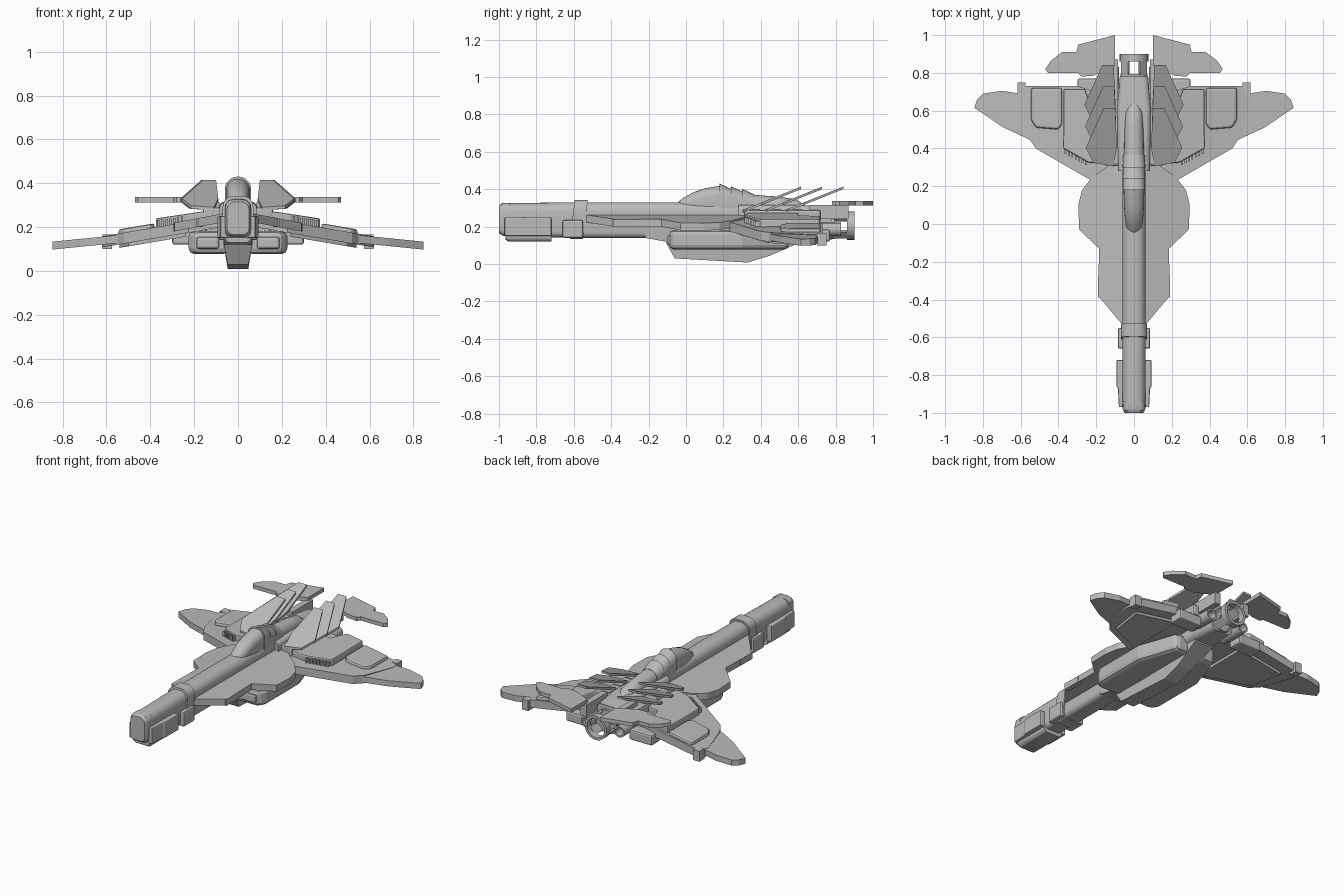
import bpy, bmesh, math
from mathutils import Matrix, Vector

if "Cube" in bpy.data.objects:
    bpy.data.objects.remove(bpy.data.objects["Cube"])

grey = bpy.data.materials.new("hull_grey")
grey.use_nodes = True
grey.diffuse_color = (0.5, 0.5, 0.5, 1)
grey.node_tree.nodes["Principled BSDF"].inputs["Base Color"].default_value = (0.5, 0.5, 0.5, 1)


def finish(name, bm, mirror=False, bevel=0, smooth=False):
    bmesh.ops.recalc_face_normals(bm, faces=bm.faces)
    mesh = bpy.data.meshes.new(name)
    bm.to_mesh(mesh)
    bm.free()
    mesh.materials.append(grey)
    ob = bpy.data.objects.new(name, mesh)
    bpy.context.collection.objects.link(ob)
    if smooth:
        bpy.ops.object.select_all(action="DESELECT")
        ob.select_set(True)
        bpy.context.view_layer.objects.active = ob
        bpy.ops.object.shade_smooth_by_angle(angle=math.radians(35))
    if bevel:
        mod = ob.modifiers.new("Bevel", "BEVEL")
        mod.width, mod.segments, mod.limit_method = bevel, 2, "ANGLE"
    if mirror:
        ob.modifiers.new("Mirror", "MIRROR")
    return ob


def loft(name, rings, closed=False, **kw):
    """Skin a list of equal-length point loops; cap the ends unless closed."""
    bm = bmesh.new()
    loops = [[bm.verts.new(p) for p in ring] for ring in rings]
    pairs = list(zip(loops, loops[1:]))
    if closed:
        pairs.append((loops[-1], loops[0]))
    else:
        bm.faces.new(loops[0])
        bm.faces.new(loops[-1])
    for a, b in pairs:
        for i in range(len(a)):
            j = (i + 1) % len(a)
            bm.faces.new((a[i], a[j], b[j], b[i]))
    return finish(name, bm, **kw)


def plate(name, outline, z, slope_x=0, slope_y=0, thick=0.04, mirror=True, bevel=0):
    """Sloping slab from a top outline; z is the middle height at the origin."""
    rings = [[(x, y, z + slope_x * x + slope_y * y + s * thick / 2) for x, y in outline]
             for s in (-1, 1)]
    return loft(name, rings, mirror=mirror, bevel=bevel)


def box(name, x, y, z, mirror=True, bevel=0):
    return plate(name, [(x[0], y[0]), (x[1], y[0]), (x[1], y[1]), (x[0], y[1])],
                 sum(z) / 2, thick=z[1] - z[0], mirror=mirror, bevel=bevel)


def round_section(y, hw, z0, z1, top, low, lean=0, x=0):
    """Rounded rectangle across y with separate top and bottom corner radii."""
    pts = []
    corners = [(1, 1, top, 0), (-1, 1, top, 90), (-1, -1, low, 180), (1, -1, low, 270)]
    for sx, sz, r, start in corners:
        r = min(r, hw * 0.98, (z1 - z0) * 0.49)
        cx, cz = sx * (hw - r), (z1 - r if sz > 0 else z0 + r)
        for k in range(6):
            a = math.radians(start + 18 * k)
            pz = cz + r * math.sin(a)
            pts.append((x + cx + r * math.cos(a), y + lean * (pz - z0), pz))
    return pts


def tube(name, stations, top=0.05, low=0.03, lean=0, x=0, mirror=False):
    return loft(name, [round_section(*s, top, low, lean, x) for s in stations],
                mirror=mirror, smooth=True)


def lathe(name, profile, x=0, z=0, mirror=False, n=24):
    """Closed (radius, y) profile turned around a fore-aft axis."""
    rings = []
    for k in range(n):
        a = math.tau * k / n
        rings.append([(x + r * math.cos(a), y, z + r * math.sin(a)) for r, y in profile])
    return loft(name, rings, closed=True, mirror=mirror, smooth=True)


def nozzle(name, r, inner, y0, y1, **kw):
    return lathe(name, [(r, y0), (r, y1), (inner, y1), (inner, y0)], **kw)


# Long forward barrel and nose
tube("barrel", [(-0.98, 0.06, 0.15, 0.325), (-0.6, 0.062, 0.14, 0.33),
                (-0.2, 0.062, 0.14, 0.33), (0.32, 0.062, 0.12, 0.33)])
tube("nose_cap", [(-1.0, 0.05, 0.165, 0.315), (-0.985, 0.058, 0.155, 0.325),
                  (-0.94, 0.06, 0.15, 0.325)], 0.035, 0.03)
rim = [round_section(y, w, 0.24 - h, 0.24 + h, r, r) for y, w, h, r in
       [(-0.99, 0.042, 0.068, 0.02), (-1.0, 0.042, 0.068, 0.02),
        (-1.0, 0.033, 0.058, 0.014), (-0.99, 0.033, 0.058, 0.014)]]
loft("nose_rim", rim, closed=True, smooth=True)
tube("nose_underpod", [(-0.965, 0.06, 0.13, 0.2), (-0.95, 0.065, 0.12, 0.2),
                       (-0.72, 0.065, 0.12, 0.2)], 0.01, 0.025)
plate("nose_side_pod", [(0.04, -0.97), (0.08, -0.97), (0.085, -0.87), (0.093, -0.86),
                        (0.093, -0.72), (0.04, -0.72)], 0.2, thick=0.1, bevel=0.012)
tube("barrel_collar", [(-0.62, 0.07, 0.135, 0.342), (-0.55, 0.07, 0.135, 0.342)],
     0.05, 0.03, lean=0.12)
box("collar_side_block", (0.04, 0.086), (-0.66, -0.55), (0.14, 0.235), bevel=0.01)

# Keel and belly pods
keel = [(-0.22, 0.14), (-0.11, 0.12), (-0.06, 0.03), (0.33, 0.008), (0.45, 0.045),
        (0.62, 0.12), (0.62, 0.18), (-0.22, 0.18)]
loft("keel", [[(x * (0.72 if z < 0.06 else 1), y, z) for y, z in keel] for x in (-0.065, 0.065)])
plate("belly_pod", [(0.04, -0.09), (0.2, -0.09), (0.225, -0.04), (0.225, 0.3),
                    (0.14, 0.55), (0.04, 0.55)], 0.13, thick=0.105, bevel=0.025)
box("belly_intake_lip", (0.085, 0.19), (-0.1, -0.05), (0.1, 0.155), bevel=0.012)

# Forward strakes
plate("forward_strake", [(0.03, -0.55), (0.065, -0.53), (0.19, -0.38), (0.185, -0.13), (0.29, -0.03),
                         (0.295, 0.1), (0.275, 0.18), (0.22, 0.25), (0.12, 0.32), (0.03, 0.32)],
      0.255, slope_x=-0.19)
box("strake_edge_block", (0.16, 0.19), (-0.39, -0.27), (0.2, 0.238))

# Main wings
plate("wing", [(0.05, 0.25), (0.225, 0.23), (0.52, 0.4), (0.56, 0.46), (0.62, 0.66),
               (0.61, 0.75), (0.58, 0.73), (0.3, 0.73), (0.2, 0.7), (0.05, 0.7)],
      0.238, slope_x=-0.17, thick=0.05)
plate("wing_tip", [(0.52, 0.43), (0.56, 0.45), (0.69, 0.51), (0.845, 0.615), (0.83, 0.66),
                   (0.8, 0.69), (0.7, 0.705), (0.6, 0.69)], 0.2, slope_x=-0.1, thick=0.036)
box("wing_rear_block", (0.575, 0.618), (0.7, 0.75), (0.1, 0.165))
plate("wing_top_panel", [(0.38, 0.53), (0.4, 0.5), (0.52, 0.51), (0.545, 0.55),
                         (0.545, 0.72), (0.38, 0.72)], 0.262, slope_x=-0.17, thick=0.04, bevel=0.012)
plate("wing_under_panel", [(0.24, 0.29), (0.5, 0.44), (0.54, 0.66), (0.24, 0.66)],
      0.207, slope_x=-0.17, thick=0.02)
plate("wing_root_fairing", [(0.08, 0.31), (0.24, 0.325), (0.375, 0.4), (0.372, 0.715),
                            (0.26, 0.715), (0.22, 0.6), (0.08, 0.6)],
      0.268, slope_x=-0.15, thick=0.055, bevel=0.008)
for i in range(7):
    x, y = 0.25 + 0.018 * i, 0.325 + 0.0095 * i
    top = 0.285 - 0.15 * x
    box(f"wing_vent_rib_{i + 1}", (x, x + 0.009), (y - 0.012, y + 0.04), (top - 0.055, top))
box("wing_hinge_block", (0.14, 0.3), (0.68, 0.77), (0.12, 0.185), bevel=0.01)

# Rear body and spine
tube("rear_body", [(0.28, 0.085, 0.13, 0.315), (0.62, 0.09, 0.13, 0.315),
                   (0.78, 0.075, 0.13, 0.3)], 0.03, 0.04)
tube("spine", [(0.28, 0.055, 0.25, 0.375), (0.5, 0.05, 0.25, 0.36),
               (0.59, 0.045, 0.25, 0.345), (0.64, 0.03, 0.25, 0.31)])
box("body_shoulder", (0.07, 0.16), (0.31, 0.72), (0.22, 0.29), bevel=0.012)

# Canopy and stepped collars behind it
tube("canopy", [(-0.05, 0.02, 0.27, 0.325), (-0.02, 0.04, 0.27, 0.35), (0.04, 0.049, 0.27, 0.384),
                (0.1, 0.053, 0.27, 0.405), (0.19, 0.055, 0.27, 0.42)])
for i in range(3):
    y, h = 0.18 + 0.06 * i, 0.43 - 0.014 * i
    tube(f"canopy_collar_{i + 1}", [(y, 0.06, 0.25, h), (y + 0.065, 0.058, 0.25, h - 0.03)], 0.057)

# Slanted fins in three overlapping rows
fin = [(0.10, 0.31), (0.16, 0.31), (0.255, 0.1), (0.215, 0.02), (0.11, 0.0), (0.09, 0.1)]
for i in range(3):
    y0 = 0.305 + 0.113 * i
    plate(f"back_fin_{i + 1}", [(x + 0.004 * i, y0 + v) for x, v in fin],
          0.283 - 0.4 * y0, slope_y=0.4, thick=0.014)
    box(f"fin_strut_{i + 1}", (0.1, 0.15), (y0 + 0.02, y0 + 0.09), (0.24, 0.295))

# Tail planes
plate("tail_plane", [(0.1, 1.0), (0.295, 0.95), (0.305, 0.91), (0.38, 0.91), (0.44, 0.865),
                     (0.47, 0.82), (0.455, 0.8), (0.295, 0.8), (0.28, 0.78), (0.215, 0.785),
                     (0.1, 0.84)], 0.324, thick=0.024)
box("tail_strut", (0.085, 0.125), (0.66, 0.87), (0.24, 0.315))

# Main engine: two rings joined by struts, leaving open windows
nozzle("engine_front_ring", 0.072, 0.03, 0.7, 0.795, z=0.205)
nozzle("engine_rear_ring", 0.076, 0.06, 0.86, 0.9, z=0.205)
bm = bmesh.new()
for k in range(4):
    a = math.radians(45 + 90 * k)
    m = (Matrix.Translation(Vector((0, 0.828, 0.205))) @ Matrix.Rotation(a, 4, "Y")
         @ Matrix.Translation(Vector((0.064, 0, 0))) @ Matrix.Diagonal((0.014, 0.08, 0.05, 1)))
    bmesh.ops.create_cube(bm, size=1, matrix=m)
finish("engine_struts", bm)

# Side engines
nozzle("side_engine", 0.036, 0.026, 0.7, 0.83, x=0.115, z=0.185, mirror=True, n=16)
nozzle("side_engine_core", 0.03, 0.004, 0.65, 0.77, x=0.115, z=0.185, mirror=True, n=16)
